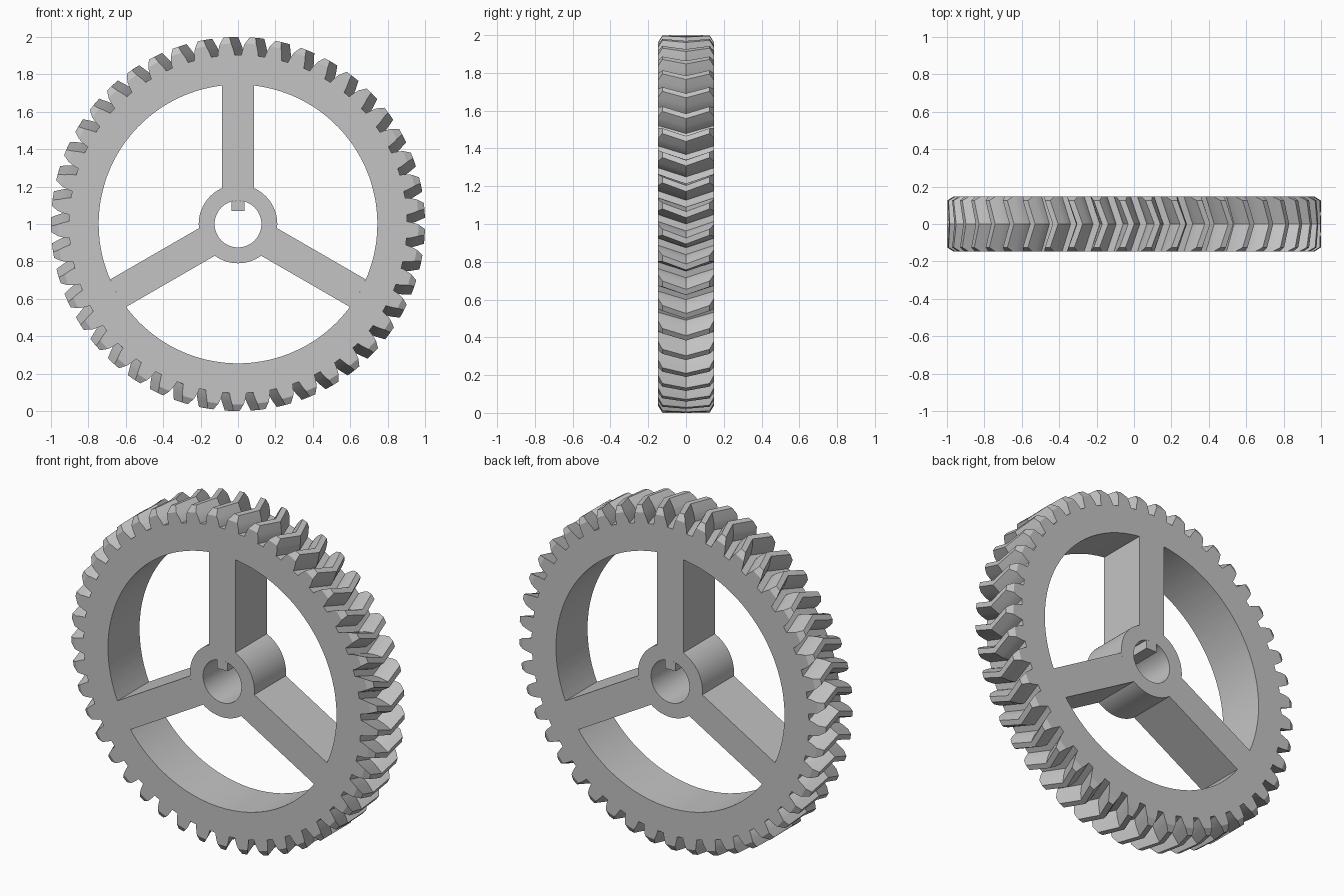
import bpy, bmesh
from math import sin, cos, tan, acos, asin, pi, radians

TEETH = 45
TIP, PITCH, ROOT = 1.0, 0.957, 0.904
RIM_IN, HUB_OUT, BORE = 0.745, 0.21, 0.125
HALF = 0.147            # half of the gear width
CHAMFER, CHAMFER_R = 0.022, 0.965
TWIST = 0.055           # herringbone sweep at the middle plane
SPOKE = 0.085           # half width of a spoke

cube = bpy.data.objects.get("Cube")
if cube:
    bpy.data.objects.remove(cube, do_unlink=True)

grey = bpy.data.materials.new("gear_grey")
grey.use_nodes = True
colour = (0.55, 0.55, 0.55, 1)
grey.diffuse_color = colour
grey.node_tree.nodes["Principled BSDF"].inputs["Base Color"].default_value = colour


def polar(r, a, y):
    """Point at radius r and clockwise angle a from the top of the wheel."""
    return (r * sin(a), y, 1 + r * cos(a))


def strip(bm, lower, upper, closed=True):
    """Quads between two loops of equal length."""
    n = len(lower)
    for i in range(n if closed else n - 1):
        j = (i + 1) % n
        bm.faces.new((lower[i], lower[j], upper[j], upper[i]))


def finish(name, bm):
    bmesh.ops.recalc_face_normals(bm, faces=bm.faces)
    mesh = bpy.data.meshes.new(name)
    bm.to_mesh(mesh)
    bm.free()
    mesh.materials.append(grey)
    obj = bpy.data.objects.new(name, mesh)
    bpy.context.collection.objects.link(obj)
    bpy.ops.object.select_all(action='DESELECT')
    obj.select_set(True)
    bpy.context.view_layer.objects.active = obj
    bpy.ops.object.shade_smooth_by_angle(angle=radians(30))
    return obj


def ring(name, layers, inner_r):
    """Wheel from stacked (y, [(radius, angle)]) outlines with a round hole."""
    bm = bmesh.new()
    loops = [[bm.verts.new(polar(r, a, y)) for r, a in pts] for y, pts in layers]
    holes = [[bm.verts.new(polar(inner_r, a, y)) for r, a in pts]
             for y, pts in (layers[0], layers[-1])]
    for low, high in zip(loops, loops[1:]):
        strip(bm, low, high)
    strip(bm, holes[0], holes[1])
    strip(bm, loops[0], holes[0])
    strip(bm, loops[-1], holes[1])
    return finish(name, bm)


def prism(name, outline):
    """Full-width block from a list of (radius, angle) points."""
    bm = bmesh.new()
    front, back = ([bm.verts.new(polar(r, a, y)) for r, a in outline]
                   for y in (-HALF, HALF))
    strip(bm, front, back)
    bm.faces.new(front)
    bm.faces.new(back)
    return finish(name, bm)


# Toothed rim with involute flanks, chamfered ends and a V sweep
def involute(r):
    a = acos(min(1, PITCH * cos(radians(20)) / r))
    return tan(a) - a


def tooth_outline(y, tip):
    shift = TWIST * (1 - abs(y) / HALF)
    flank = [(r, pi / (2 * TEETH) + involute(PITCH) - involute(r))
             for r in (ROOT, 0.92, 0.94, 0.955, tip)]
    pts = []
    for i in range(TEETH):
        mid = (i + 0.5) * 2 * pi / TEETH + shift
        pts += [(r, mid - h) for r, h in flank]
        pts += [(r, mid + h) for r, h in reversed(flank)]
    return y, pts


edge = HALF - CHAMFER
ring("toothed_rim", [tooth_outline(y, tip) for y, tip in (
    (-HALF, CHAMFER_R), (-edge, TIP), (0, TIP), (edge, TIP), (HALF, CHAMFER_R))], RIM_IN)

# Hub with a round bore
circle = [(HUB_OUT, 2 * pi * i / 96) for i in range(96)]
ring("hub", [(-HALF, circle), (HALF, circle)], BORE)

# Key on the top of the bore
k = asin(0.035 / BORE)
prism("bore_key", [(0.078, -0.465), (0.078, 0.465), (BORE, k),
                   (BORE, k / 2), (BORE, 0), (BORE, -k / 2), (BORE, -k)])

# Three spokes with ends curved to meet the hub and the rim
for n, name in enumerate(("top_spoke", "right_spoke", "left_spoke")):
    turn = n * 2 * pi / 3
    inner, outer = asin(SPOKE / HUB_OUT), asin(SPOKE / RIM_IN)
    steps = [i / 4 - 1 for i in range(9)]
    prism(name, [(HUB_OUT, turn + inner * s) for s in steps]
          + [(RIM_IN, turn - outer * s) for s in steps])
